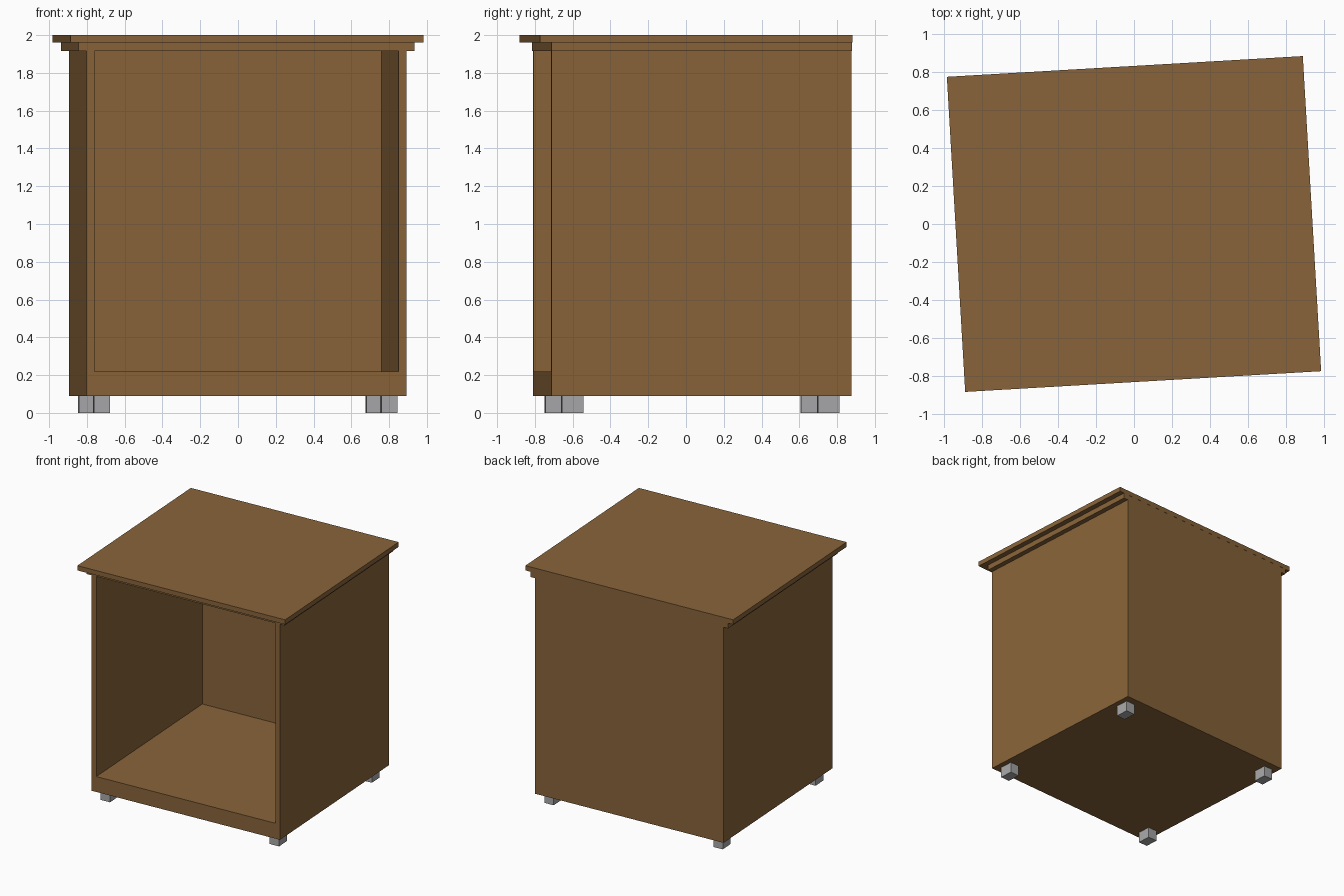
import bpy, bmesh, math
from mathutils import Matrix

if "Cube" in bpy.data.objects:
    bpy.data.objects.remove(bpy.data.objects["Cube"])

TURN = Matrix.Rotation(math.radians(3.33), 4, 'Z')  # whole cabinet is turned slightly


def material(name, rgb):
    m = bpy.data.materials.new(name)
    m.diffuse_color = (*rgb, 1.0)
    m.use_nodes = True
    m.node_tree.nodes["Principled BSDF"].inputs["Base Color"].default_value = m.diffuse_color
    return m


wood = material("brown wood", (0.246, 0.127, 0.041))
metal = material("grey metal", (0.39, 0.39, 0.40))


def box(name, x, y, z, mat):
    """Box from (min, max) ranges, in the cabinet's own turned frame."""
    bm = bmesh.new()
    bmesh.ops.create_cube(bm, size=1.0)
    for v in bm.verts:
        v.co = [r[0] if c < 0 else r[1] for c, r in zip(v.co, (x, y, z))]
    me = bpy.data.meshes.new(name)
    bm.to_mesh(me)
    bm.free()
    me.materials.append(mat)
    ob = bpy.data.objects.new(name, me)
    ob.matrix_world = TURN
    bpy.context.collection.objects.link(ob)
    return ob


W, FRONT, BACK, T = 0.849, -0.763, 0.828, 0.0425

# Cabinet body, hollowed from the front and closed above by the trim
body = box("cabinet_body", (-W, W), (FRONT, BACK), (0.09, 1.915), wood)
cutter = box("opening_cutter", (-W + T, W - T), (FRONT - 0.2, BACK - T), (0.22, 2.2), wood)
cutter.hide_render = True
cutter.hide_viewport = True
cutter.display_type = 'WIRE'
cut = body.modifiers.new("opening", 'BOOLEAN')
cut.operation = 'DIFFERENCE'
cut.solver = 'EXACT'
cut.object = cutter

# Stepped top, flush at the back
box("top_trim", (-0.8915, 0.8915), (FRONT - 0.002, BACK), (1.915, 1.96), wood)
box("top_board", (-0.9365, 0.9365), (-0.829, BACK + 0.001), (1.96, 2.0), wood)

# Four feet
for side, sx in (("left", -1), ("right", 1)):
    for end, cy in (("front", -0.647), ("back", 0.71)):
        cx = sx * 0.762
        box(f"{end}_{side}_foot", (cx - 0.0425, cx + 0.0425),
            (cy - 0.057, cy + 0.057), (0.0, 0.09), metal)
